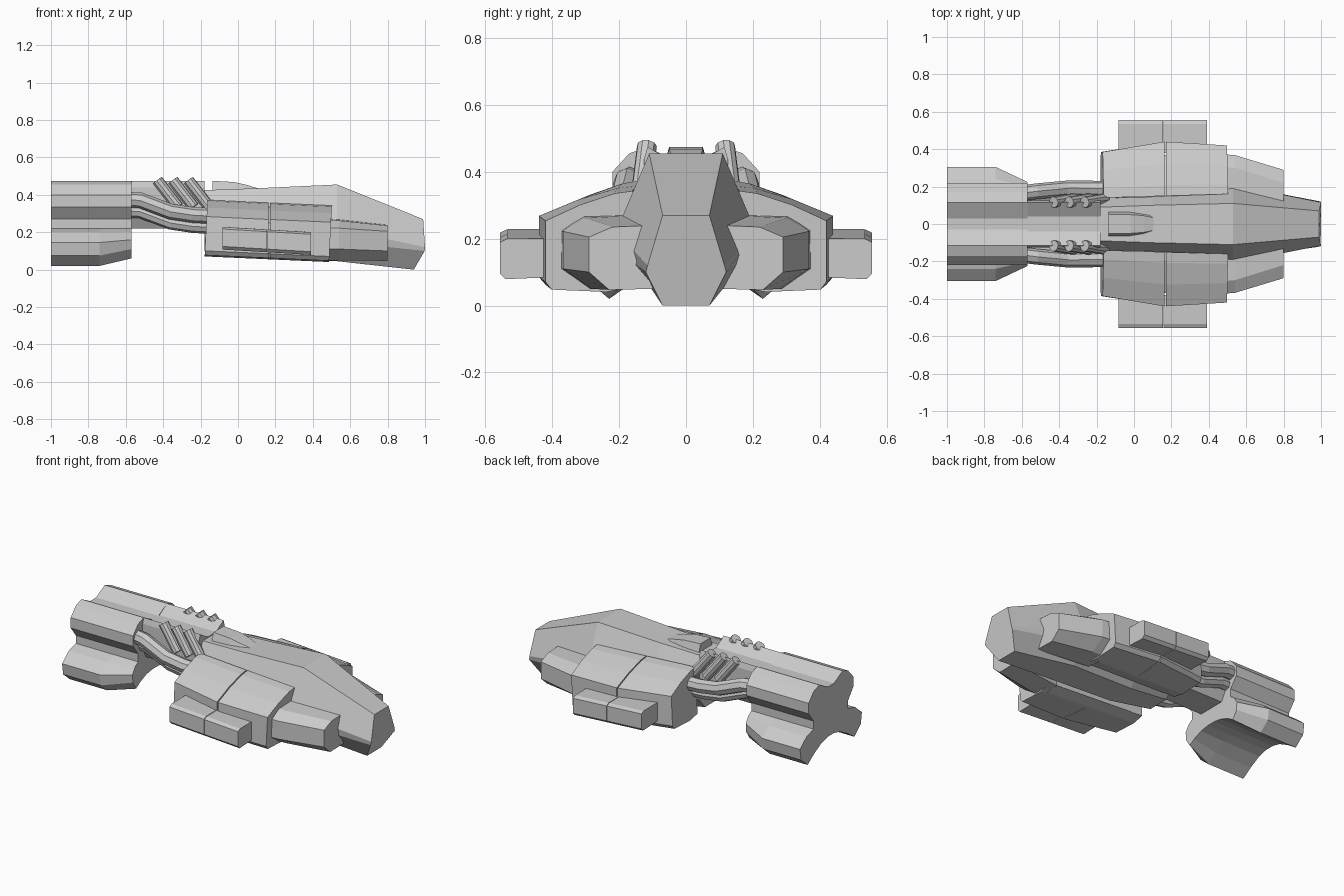
import bpy, bmesh

if "Cube" in bpy.data.objects:
    bpy.data.objects.remove(bpy.data.objects["Cube"])


def loft(name, sections, mirror=False):
    """Skin closed loops of equal length and cap both ends."""
    bm = bmesh.new()
    rings = [[bm.verts.new(p) for p in s] for s in sections]
    n = len(rings[0])
    for a, b in zip(rings, rings[1:]):
        for i in range(n):
            j = (i + 1) % n
            bm.faces.new((a[i], a[j], b[j], b[i]))
    bm.faces.new(rings[0])
    bm.faces.new(rings[-1])
    bmesh.ops.recalc_face_normals(bm, faces=bm.faces)
    me = bpy.data.meshes.new(name)
    bm.to_mesh(me)
    bm.free()
    add(name, me, mirror)


def add(name, me, mirror):
    ob = bpy.data.objects.new(name, me)
    bpy.context.collection.objects.link(ob)
    if mirror:
        m = ob.modifiers.new("mirror", 'MIRROR')
        m.use_axis = (False, True, False)
        m.use_mirror_merge = False


def at(x, pts):
    return [(x, y, z) for y, z in pts]


def both(half):
    """Complete a half outline across the centre plane."""
    return half + [(x, -y, z) for x, y, z in reversed(half)]


def tube(name, path, r, res):
    cu = bpy.data.curves.new(name, 'CURVE')
    cu.dimensions = '3D'
    cu.bevel_depth = r
    cu.bevel_resolution = res
    cu.use_fill_caps = True
    sp = cu.splines.new('POLY')
    sp.points.add(len(path) - 1)
    for p, c in zip(sp.points, path):
        p.co = (*c, 1)
    tmp = bpy.data.objects.new(name + "_path", cu)
    bpy.context.collection.objects.link(tmp)
    me = bpy.data.meshes.new_from_object(tmp)
    bpy.data.objects.remove(tmp)
    me.shade_flat()
    add(name, me, True)


# Main hull with chiselled nose
loft("hull", [both(s) for s in (
    at(-.18, [(.09, .425), (.14, .33), (.13, .17), (.07, .1)]),
    at(.1, [(.1, .435), (.17, .29), (.16, .13), (.09, .06)]),
    at(.53, [(.11, .455), (.21, .22), (.19, .15), (.1, .045)]),
    [(.99, .07, .27), (1, .115, .12), (.998, .12, .1), (.94, .07, .0)])])

# Raised hatch on the spine
loft("spine_hatch", [both(at(x, [(a, z), (b, .41)])) for x, a, b, z in
     ((-.135, .05, .07, .475), (-.02, .05, .07, .468), (.05, .045, .06, .452), (.12, .03, .05, .43))])

# Rear fuselage neck with a sunken top channel
neck = [(.04, .43), (.115, .475), (.125, .44), (.125, .28), (.09, .22)]
loft("neck", [both(at(x, neck)) for x in (-.6, -.18)])

# Engine block: twin top lobes and two splayed legs over a shallow arch
upper = [(.03, .43), (.115, .475), (.17, .455), (.22, .4), (.22, .335), (.17, .27), (.17, .22)]
leg = [(.24, .2), (.305, .145), (.295, .075), (.23, .02), (.165, .065), (.09, .105), (.03, .12)]
leg_front = [(.2, .2), (.225, .16), (.222, .11), (.19, .06), (.15, .085), (.09, .11), (.03, .12)]
loft("engine_block", [both(at(-1, upper + leg)), both(at(-.74, upper + leg)),
                      both(at(-.57, upper + leg_front))])

# Feed pipes between engine and side armour: one thick, one tucked below
for name, dy, dz, r in (("feed_pipe_upper", 0, 0, .042), ("feed_pipe_lower", -.04, -.06, .036)):
    tube(name, [(x, y + dy, z + dz) for x, y, z in
         ((-.6, .165, .375), (-.52, .175, .37), (-.36, .19, .31), (-.24, .19, .292), (-.1, .185, .285))], r, 2)

# Slanted exhaust stubs
for k in range(3):
    x = -.43 + k * .083
    tube(f"exhaust_{k}", [(x, .117, .477), (x + .11, .135, .335)], .03, 3)

# Side armour in two plates, tilting down to the front
def armour(x, outer, inner, g=0.0, lean=0.0):
    w, dz = outer - inner, -.045 * (x - .17)
    shape = [(0, .357), (.2, .35), (.6, .316), (1, .268), (1, .085), (.93, .062), (.3, .055), (0, .07)]
    return [(x + lean * (z - .06), inner + w * f - g * (f > .5), z + dz - g * (z > .2))
            for f, z in shape]

loft("armour_rear", [armour(-.178, .385, .14, 0, .05), armour(.163, .44, .15)], True)
loft("armour_front", [armour(.17, .44, .15), armour(.487, .42, .16, 0, .05)], True)
loft("armour_core", [armour(-.1, .38, .14, .02), armour(.45, .4, .15, .02)], True)

# Outer side pods in two blocks
def pod(x):
    d = -.06 * (x - .155)
    return [(x, y, z + d) for y, z in
            ((.38, .215), (.535, .214), (.557, .203), (.557, .11), (.54, .093), (.38, .1))]

loft("side_pod_rear", [pod(-.083), pod(.155)], True)
loft("side_pod_front", [pod(.159), pod(.39)], True)

# Forward cheek pods
loft("cheek_pod", [
    at(.45, [(.14, .275), (.31, .27), (.375, .225), (.375, .11), (.29, .05), (.14, .05)]),
    at(.54, [(.13, .27), (.3, .262), (.368, .222), (.368, .11), (.28, .05), (.13, .05)]),
    at(.798, [(.1, .24), (.22, .235), (.29, .205), (.29, .1), (.23, .047), (.1, .05)])], True)
